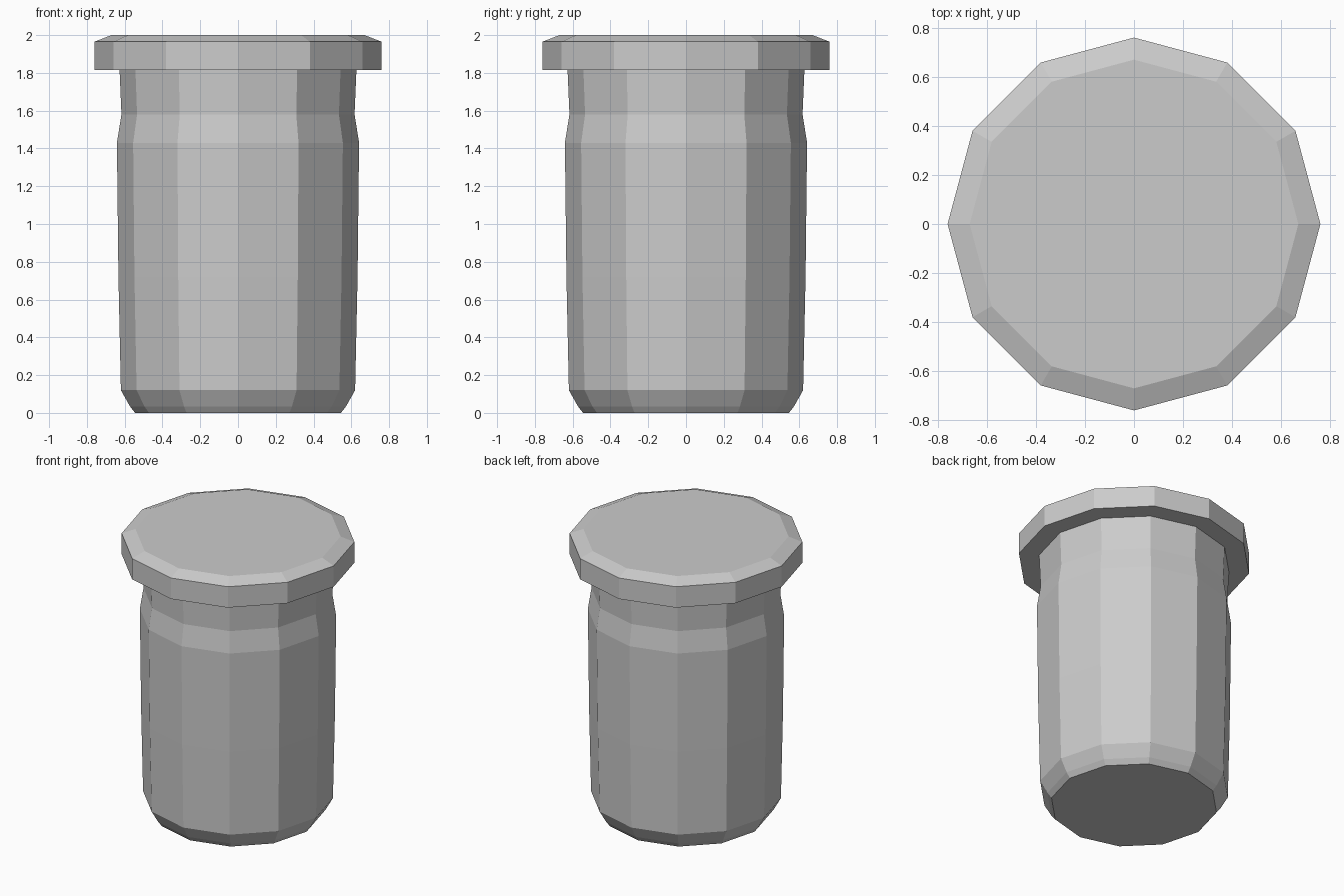
import bpy
import bmesh
from math import cos, sin, tau

SIDES = 12

old = bpy.data.objects.get("Cube")
if old:
    bpy.data.objects.remove(old, do_unlink=True)

grey = bpy.data.materials.new("plain_grey")
grey.use_nodes = True
colour = (0.6, 0.6, 0.6, 1)
grey.diffuse_color = colour
grey.node_tree.nodes["Principled BSDF"].inputs["Base Color"].default_value = colour


def turned_part(name, profile, close_bottom=False, close_top=False):
    """Sweep a (radius, height) profile, listed bottom to top, around z."""
    bm = bmesh.new()
    rings = [[bm.verts.new((r * cos(tau * i / SIDES), r * sin(tau * i / SIDES), z))
              for i in range(SIDES)] for r, z in profile]
    for low, high in zip(rings, rings[1:]):
        for i in range(SIDES):
            j = (i + 1) % SIDES
            bm.faces.new((low[i], low[j], high[j], high[i]))
    if close_bottom:
        bm.faces.new(rings[0][::-1])
    if close_top:
        bm.faces.new(rings[-1])
    mesh = bpy.data.meshes.new(name)
    bm.to_mesh(mesh)
    bm.free()
    mesh.materials.append(grey)
    obj = bpy.data.objects.new(name, mesh)
    bpy.context.collection.objects.link(obj)
    return obj


# Tapered body with a rounded foot and a narrow neck
turned_part("body", [(0.545, 0), (0.572, 0.035), (0.62, 0.12), (0.633, 0.72),
                     (0.641, 1.43), (0.617, 1.58), (0.627, 1.815)],
            close_bottom=True)

# Wide cap: underside lip, rim, bevel and flat top
turned_part("cap", [(0.627, 1.815), (0.76, 1.815), (0.76, 1.965), (0.67, 2)],
            close_top=True)
